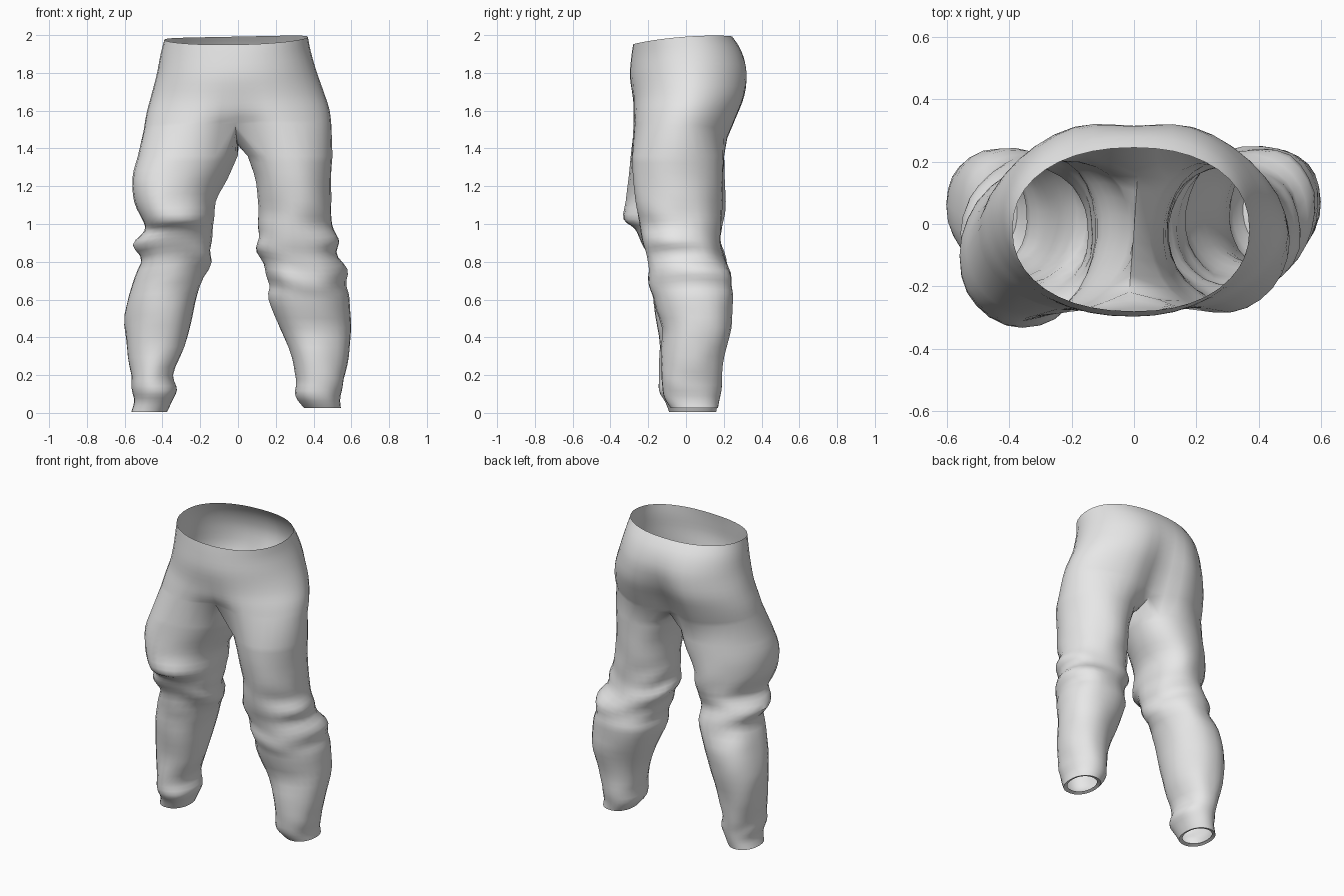
import bpy, bmesh, math
from mathutils import Vector, noise

if "Cube" in bpy.data.objects:
    bpy.data.objects.remove(bpy.data.objects["Cube"])

M, K, SUB = 20, 6, 3          # outer arc segments, crotch seam points, rings per profile row

# Pelvis rows: z front, z back, x left, x right, y front, y back, front dent, back dent, squareness
PELVIS = [
    (1.95, 1.992, -.39, .37, -.28, .245, 0, 0, 2.2),
    (1.88, 1.91, -.41, .385, -.29, .308, 0, .04, 2.15),
    (1.78, 1.80, -.43, .415, -.30, .35, .01, .10, 2.15),
    (1.67, 1.68, -.46, .455, -.297, .347, .06, .19, 2.15),
    (1.59, 1.57, -.485, .485, -.30, .305, .14, .28, 2.2),
    (1.53, 1.45, -.50, .495, -.303, .252, .28, .38, 2.25),
]
# Leg rows: z, outer x, inner x, y front, y back, skew (x measured away from the middle)
LEFT = [
    (1.36, .53, 0, -.29, .20, -.03), (1.24, .56, .055, -.30, .20, -.05),
    (1.12, .55, .12, -.315, .20, -.05), (1.02, .505, .13, -.325, .20, -.04),
    (.97, .50, .135, -.275, .19, -.02), (.90, .55, .14, -.24, .18, 0),
    (.81, .52, .15, -.20, .21, 0), (.68, .565, .20, -.18, .24, 0),
    (.52, .60, .24, -.16, .24, .02), (.35, .59, .285, -.14, .21, .02),
    (.20, .565, .345, -.14, .19, 0), (.12, .56, .325, -.14, .18, 0),
    (.06, .55, .35, -.11, .17, 0), (.005, .565, .375, -.09, .16, 0),
]
RIGHT = [
    (1.36, .50, .05, -.285, .20, -.01), (1.22, .49, .095, -.28, .195, -.01),
    (1.08, .495, .11, -.26, .19, -.01), (.99, .50, .11, -.24, .185, 0),
    (.91, .525, .105, -.23, .18, 0), (.84, .53, .10, -.21, .20, 0),
    (.75, .58, .14, -.20, .235, .02), (.67, .575, .165, -.19, .25, .02),
    (.60, .59, .16, -.17, .25, .02), (.45, .60, .225, -.13, .235, .02),
    (.30, .585, .28, -.13, .20, .01), (.18, .56, .30, -.13, .19, 0),
    (.09, .54, .305, -.12, .18, 0), (.025, .545, .35, -.08, .17, 0),
]


def smooth_rows(rows):
    """Catmull-Rom interpolation between profile rows."""
    out = []
    for i in range(len(rows) - 1):
        quad = [rows[max(i - 1, 0)], rows[i], rows[i + 1], rows[min(i + 2, len(rows) - 1)]]
        for s in range(SUB):
            t = s / SUB
            out.append([.5 * (2 * b + (c - a) * t + (2 * a - 5 * b + 4 * c - d) * t * t
                              + (3 * b - a - 3 * c + d) * t ** 3) for a, b, c, d in zip(*quad)])
    return out + [list(rows[-1])]


def oval(ang, p):
    c, s = math.cos(ang), math.sin(ang)
    return (math.copysign(abs(c) ** (2 / p), c), math.copysign(abs(s) ** (2 / p), s))


def pelvis_ring(bm, row):
    """Closed ring: front middle, round the left side to the back middle, then the right side."""
    zf, zb, xl, xr, yf, yb, df, db, p = row
    low = min(1, max(0, (1.95 - zf) / .2))
    ring = []
    for i in range(2 * M):
        ang = -math.pi / 2 - math.pi * i / M
        # rounder at the back and at the right front
        q = p - low * (.25 if math.sin(ang) > 0 else .2 if math.cos(ang) > 0 else 0)
        c, s = oval(ang, q)
        x = -c * xl if c < 0 else c * xr
        y = (yf + yb) / 2 + s * (yb - yf) / 2
        groove = math.exp(-(x / .13) ** 2)
        y *= 1 - (df if s < 0 else db) * groove
        z = zf + (zb - zf) * (s + 1) / 2 + .012 * (1 - s * s) + .02 * x
        ring.append(bm.verts.new((x, y, z)))
    return ring


def leg_ring(bm, row, side, shrink=1.0, lift=0.0):
    z, xo, xi, yf, yb, skew = row
    a = math.radians(45)
    angles = [-(math.pi - a) + (2 * math.pi - 2 * a) * i / M for i in range(M + 1)]
    angles += [math.pi - a + 2 * a * k / (K + 1) for k in range(1, K + 1)]
    ring = []
    for ang in angles:
        outer_thigh = min(1, max(0, (z - .85) / .2)) * (math.cos(ang) > 0)
        back_or_right = side > 0 or math.sin(ang) > 0
        c, s = oval(ang, 2.15 - .2 * outer_thigh * back_or_right)
        # slanting cloth folds at knee and ankle, fading in and out round the leg
        knee = .009 * math.exp(-((z - .82) / .16) ** 2)
        ankle = .006 * math.exp(-((z - .15) / .08) ** 2)
        fold = math.sin(z * 40 + 3 * math.sin(ang + side) + side)
        fold *= .6 + .4 * math.sin(2 * ang + 9 * z)
        n = noise.noise(Vector((c * 1.6, s * 1.6 + side * 5, z * 7)))
        calm = min(1, max(0, (1.35 - z) / .3)) * min(1, z / .1)
        r = shrink * (1 + ((knee + ankle) * fold + .010 * n * calm) / .2)
        x = (xo + xi) / 2 + c * r * (xo - xi) / 2
        y = (yf + yb) / 2 + s * r * (yb - yf) / 2 + skew * c
        tilt = .015 * math.sin(ang * 2 + side) * math.exp(-((z - .82) / .2) ** 2)
        ring.append(bm.verts.new((side * x, y, z + lift + tilt)))
    return ring


def bridge(bm, a, b):
    n = len(a)
    for i in range(n):
        j = (i + 1) % n
        bm.faces.new((a[i], a[j], b[j], b[i]))


bm = bmesh.new()

# Waist and hips
rings = [pelvis_ring(bm, r) for r in smooth_rows(PELVIS)]
for a, b in zip(rings, rings[1:]):
    bridge(bm, a, b)
last = rings[-1]

# Crotch seam shared by both legs, running from back to front
last[M].co.x, last[0].co.x = .012, -.015
back, front = last[M].co, last[0].co
seam = []
for k in range(1, K + 1):
    t = k / (K + 1)
    p = back.lerp(front, t)
    seam.append(bm.verts.new((p.x, p.y, p.z - .07 * math.sin(math.pi * t))))

# Legs, each ending in a hem turned inwards
left_top = last[:M + 1] + seam
right_top = [last[0]] + last[:M - 1:-1] + seam
for top, rows, side in ((left_top, LEFT, -1), (right_top, RIGHT, 1)):
    prev = top
    for row in smooth_rows(rows):
        ring = leg_ring(bm, row, side)
        bridge(bm, prev, ring)
        prev = ring
    hem = leg_ring(bm, rows[-1], side, .8, .008)
    bridge(bm, prev, hem)

# Make sure the cloth faces outwards
bmesh.ops.recalc_face_normals(bm, faces=bm.faces)
bm.faces.ensure_lookup_table()
if bm.faces[0].normal.y > 0:
    bmesh.ops.reverse_faces(bm, faces=bm.faces)

mesh = bpy.data.meshes.new("trousers")
bm.to_mesh(mesh)
bm.free()
trousers = bpy.data.objects.new("trousers", mesh)
bpy.context.collection.objects.link(trousers)

cloth = bpy.data.materials.new("light_grey_cloth")
cloth.diffuse_color = (.8, .8, .8, 1)
cloth.use_nodes = True
cloth.node_tree.nodes["Principled BSDF"].inputs["Base Color"].default_value = cloth.diffuse_color
mesh.materials.append(cloth)

bpy.context.view_layer.objects.active = trousers
trousers.select_set(True)
bpy.ops.object.shade_smooth_by_angle(angle=math.radians(50))
